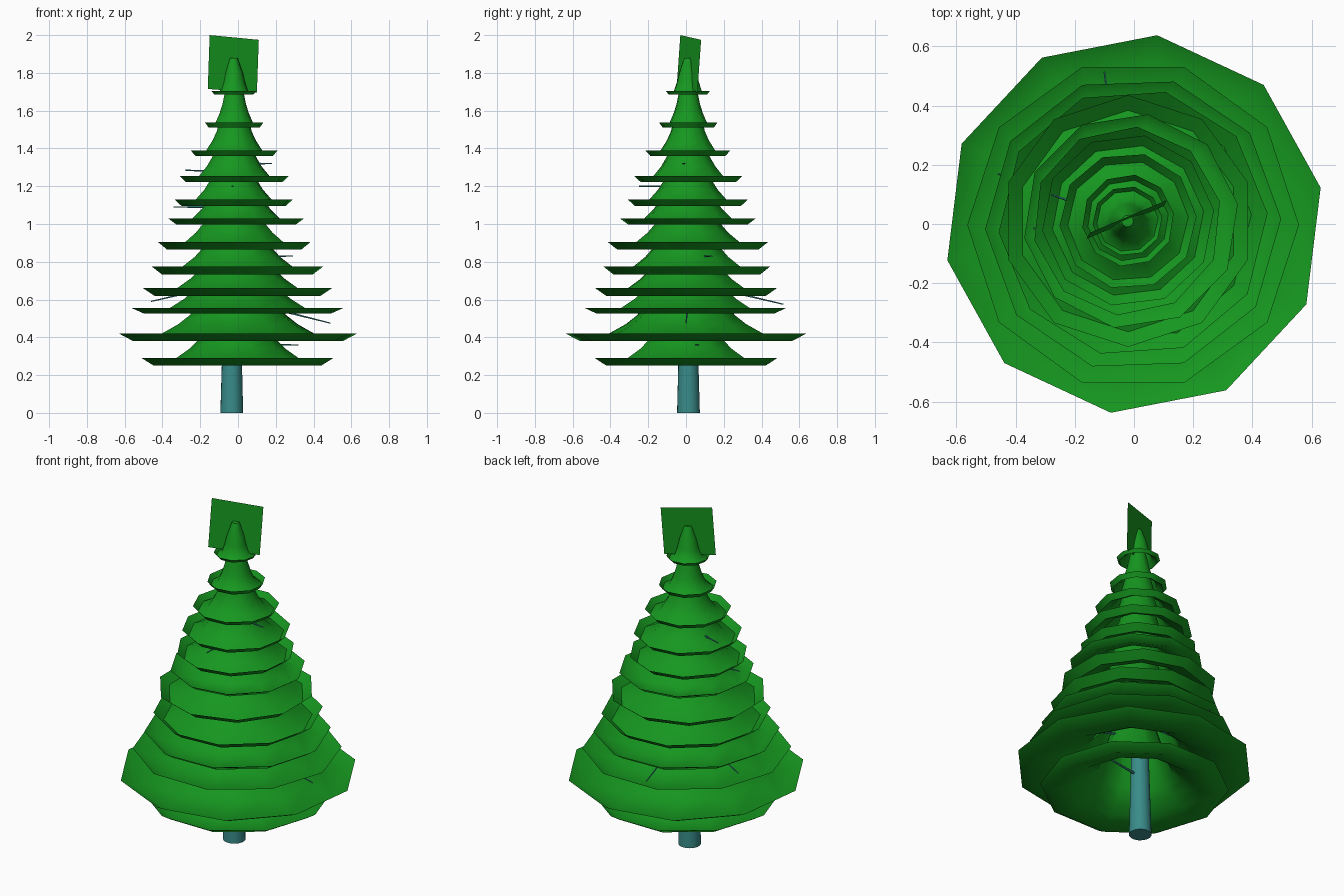
import bpy, bmesh
from math import cos, sin, radians, pi
from mathutils import Vector

if "Cube" in bpy.data.objects:
    bpy.data.objects.remove(bpy.data.objects["Cube"])


def material(name, rgb):
    m = bpy.data.materials.new(name)
    m.diffuse_color = (*rgb, 1)
    m.use_nodes = True
    m.node_tree.nodes["Principled BSDF"].inputs["Base Color"].default_value = m.diffuse_color
    return m


GREEN = material("needles", (0.008, 0.31, 0.014))
TEAL = material("bark", (0.04, 0.26, 0.25))


def finish(name, bm, mat, smooth=None):
    me = bpy.data.meshes.new(name)
    bm.to_mesh(me)
    bm.free()
    ob = bpy.data.objects.new(name, me)
    bpy.context.collection.objects.link(ob)
    me.materials.append(mat)
    if smooth:
        bpy.ops.object.select_all(action='DESELECT')
        ob.select_set(True)
        bpy.context.view_layer.objects.active = ob
        bpy.ops.object.shade_smooth_by_angle(angle=radians(smooth))
    return ob


def lofted(bm, rings, bottom=True):
    # Join consecutive rings of points with quads and cap the ends
    loops = [[bm.verts.new(p) for p in r] for r in rings]
    n = len(loops[0])
    for a, b in zip(loops, loops[1:]):
        for i in range(n):
            j = (i + 1) % n
            bm.faces.new((a[i], a[j], b[j], b[i]))
    if bottom:
        bm.faces.new(loops[0][::-1])
    bm.faces.new(loops[-1])


def ring(cx, cy, z, r, n, phase=0):
    return [(cx + r * cos(2 * pi * i / n + phase), cy + r * sin(2 * pi * i / n + phase), z)
            for i in range(n)]


def stick(bm, a, b, ra, rb, n):
    a, b = Vector(a), Vector(b)
    q = (b - a).to_track_quat('Z', 'Y')
    lofted(bm, [[p + q @ Vector((r * cos(2 * pi * i / n), r * sin(2 * pi * i / n), 0))
                 for i in range(n)] for p, r in ((a, ra), (b, rb))])


# Needle tiers: rim radius, rim height, rim upturn, centre x, centre y, phase in degrees
TIERS = [
    (0.507, 0.29, 0.038, -0.003, 0, 0), (0.642, 0.42, 0.040, 0, 0, 11),
    (0.560, 0.555, 0.030, -0.003, -0.003, 0), (0.500, 0.66, 0.040, -0.003, 0, 2),
    (0.455, 0.775, 0.042, -0.003, 0.004, 4), (0.425, 0.905, 0.040, -0.02, 0.01, 18),
    (0.365, 1.03, 0.032, -0.01, 0.01, 9), (0.320, 1.13, 0.035, -0.023, 0.01, 12),
    (0.292, 1.255, 0.033, -0.02, 0.012, 7), (0.232, 1.39, 0.030, -0.02, 0.01, 4),
    (0.156, 1.537, 0.026, -0.02, 0.012, 9), (0.118, 1.703, 0.018, -0.022, 0.01, 6),
]
for k, (R, z, lip, cx, cy, ph) in enumerate(TIERS):
    h = 0.175 if k == 11 else 0.2 + 0.5 * R
    # Upturned rim, then a dish rising to the narrow neck
    profile = [(1, 0), (0.88, -lip), (0.64, 0.0), (0.5, 0.05), (0.4, 0.1), (0.17, h)]
    bm = bmesh.new()
    lofted(bm, [ring(cx, cy, z + dz, R * f, 10, radians(ph)) for f, dz in profile], bottom=False)
    finish(f"needle_tier_{k + 1}", bm, GREEN, 60)

# Trunk
bm = bmesh.new()
stick(bm, (-0.033, 0.013, 0), (-0.028, 0.01, 1.8), 0.061, 0.012, 16)
finish("trunk", bm, TEAL, 40)

# Thin branches: tip position and rise of the root above the tip
BRANCHES = [((-0.46, 0.17, 0.59), 0.1), ((0.49, 0, 0.475), 0.13), ((-0.1, 0.515, 0.575), 0.12),
            ((0.32, 0.07, 0.36), 0), ((0.29, 0.14, 0.83), 0), ((-0.34, -0.015, 1.09), 0),
            ((-0.28, 0.1, 1.285), -0.01), ((0.18, -0.02, 1.32), 0),
            ((-0.03, -0.25, 1.2), 0)]
bm = bmesh.new()
for tip, rise in BRANCHES:
    stick(bm, (-0.03, 0.012, tip[2] + rise), tip, 0.008, 0.003, 5)
finish("branches", bm, TEAL)

# Flat sprig card at the crown
bm = bmesh.new()
bm.faces.new([bm.verts.new(p) for p in ((-0.15, -0.03, 2.0), (0.11, 0.08, 1.975),
                                        (0.10, 0.06, 1.695), (-0.16, -0.05, 1.715))])
finish("crown_card", bm, GREEN)
